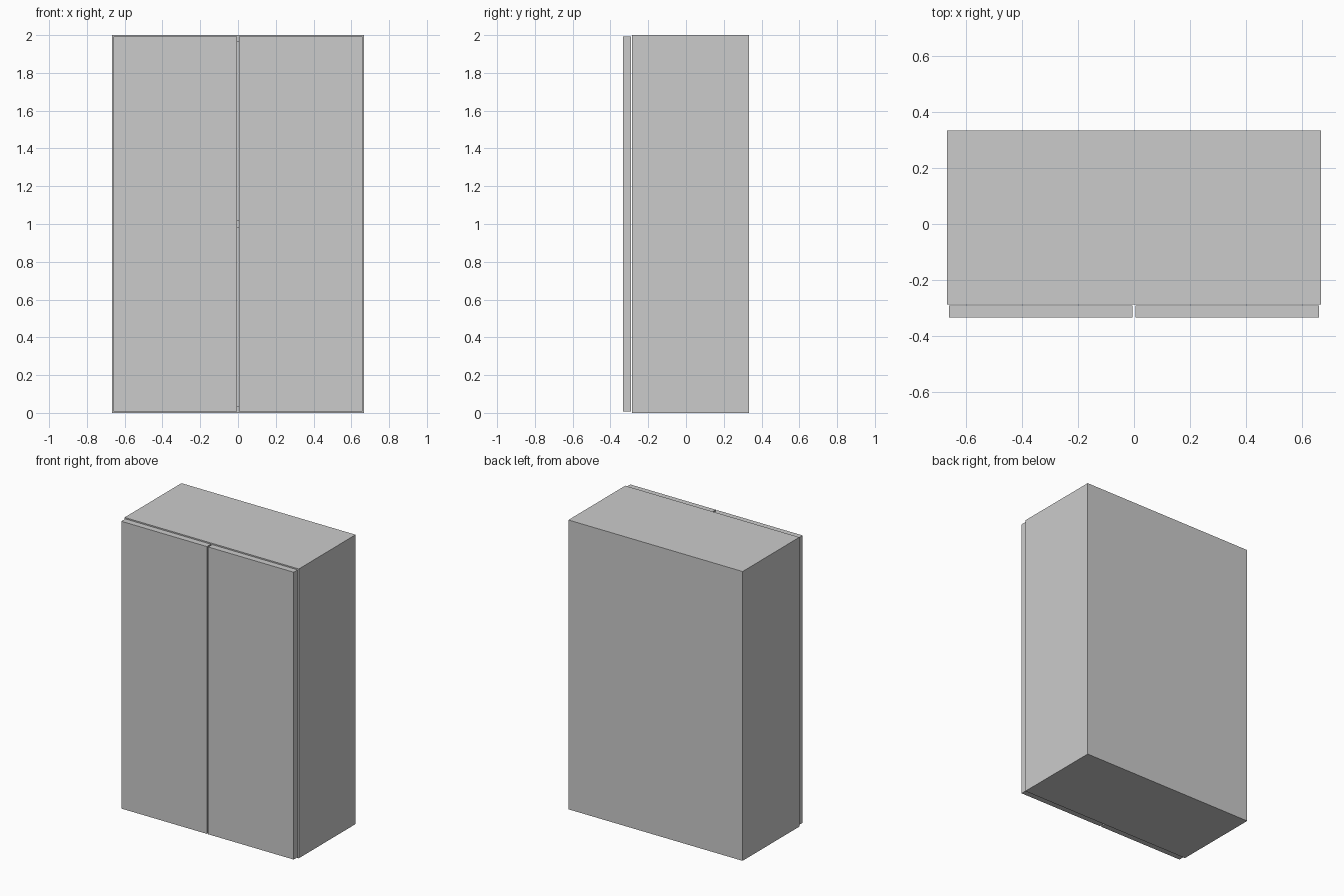
import bpy
import bmesh
from mathutils import Vector

if "Cube" in bpy.data.objects:
    bpy.data.objects.remove(bpy.data.objects["Cube"])

W, D, H = 0.666, 0.333, 2.0    # half width, half depth, height
T = 0.036                      # board thickness
FRONT = -0.287                 # front edge of the carcass
IN = W - T                     # inner face of the side panels


def box(name, lo, hi):
    """Box spanning two opposite corners."""
    lo, hi = Vector(lo), Vector(hi)
    bm = bmesh.new()
    bmesh.ops.create_cube(bm, size=1)
    bmesh.ops.scale(bm, vec=hi - lo, verts=bm.verts)
    me = bpy.data.meshes.new(name)
    bm.to_mesh(me)
    bm.free()
    ob = bpy.data.objects.new(name, me)
    ob.location = (lo + hi) / 2
    bpy.context.collection.objects.link(ob)
    return ob


# side panels and doors, left and right
for side, s in (("left", -1), ("right", 1)):
    x0, x1 = sorted((s * IN, s * W))
    box(side + "_side_panel", (x0, FRONT, 0), (x1, D, H))
    x0, x1 = sorted((s * 0.005, s * 0.659))
    box(side + "_door", (x0, -D, 0.007), (x1, -0.290, H - 0.007))

# horizontal boards between the sides
box("bottom_panel", (-IN, FRONT, 0), (IN, D, T))
box("top_panel", (-IN, FRONT, H - T), (IN, D, H))
box("middle_shelf", (-IN, FRONT, 1 - T / 2), (IN, D - 0.02, 1 + T / 2))

# back panel, flush with the rear edges
box("back_panel", (-IN, D - 0.02, T), (IN, D, H - T))
